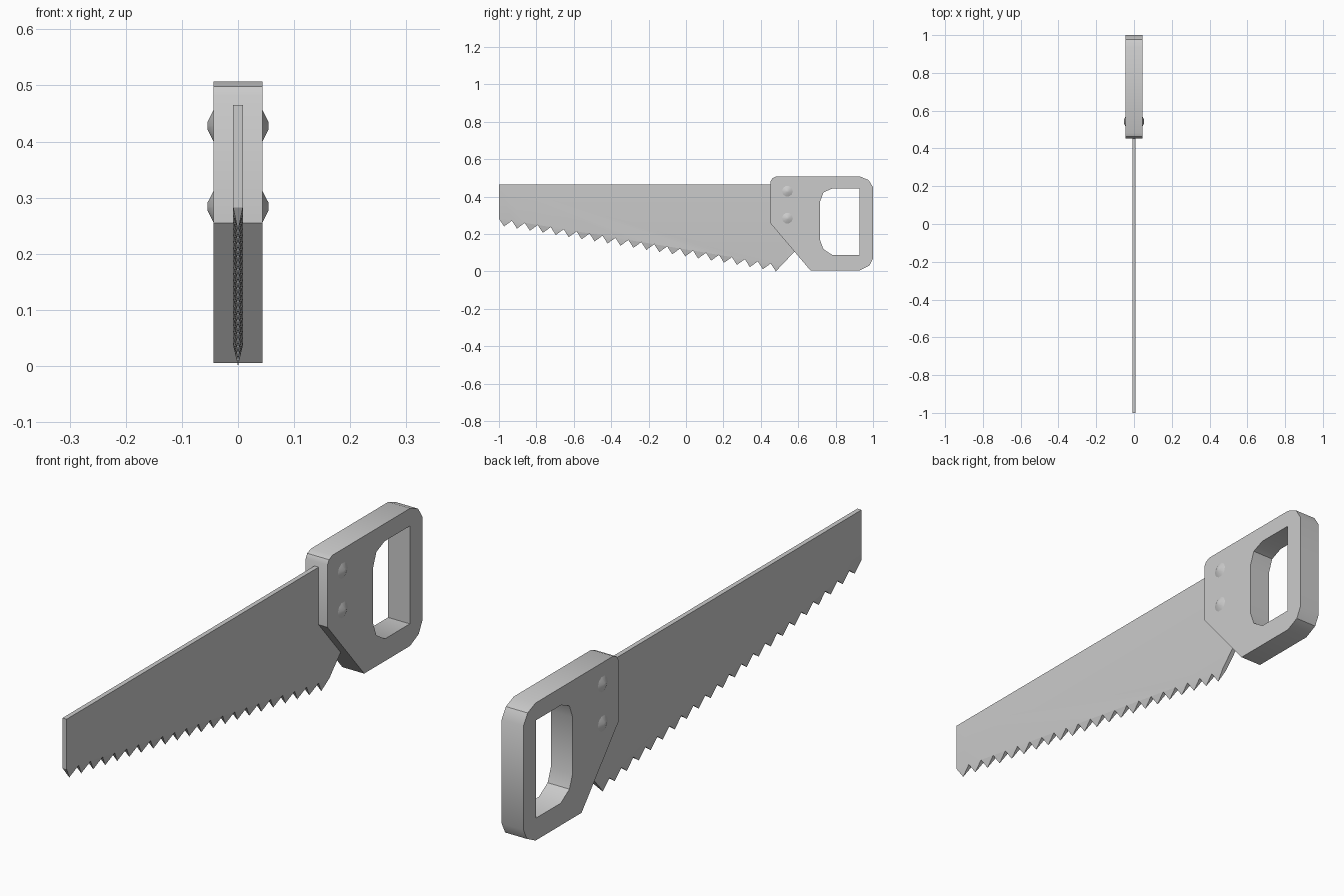
import bpy, bmesh
from math import radians, pi
from mathutils import Matrix

cube = bpy.data.objects.get("Cube")
if cube:
    bpy.data.objects.remove(cube, do_unlink=True)

grey = bpy.data.materials.new("plain grey")
grey.use_nodes = True
colour = (0.6, 0.6, 0.6, 1)
grey.diffuse_color = colour
grey.node_tree.nodes["Principled BSDF"].inputs["Base Color"].default_value = colour


def finish(name, bm, angle):
    """Turn a bmesh into a shaded object with the shared material."""
    bmesh.ops.recalc_face_normals(bm, faces=bm.faces)
    mesh = bpy.data.meshes.new(name)
    bm.to_mesh(mesh)
    bm.free()
    mesh.materials.append(grey)
    obj = bpy.data.objects.new(name, mesh)
    bpy.context.collection.objects.link(obj)
    bpy.ops.object.select_all(action='DESELECT')
    obj.select_set(True)
    bpy.context.view_layer.objects.active = obj
    bpy.ops.object.shade_smooth_by_angle(angle=radians(angle))
    return obj


def extruded(bm, loops, half):
    """Fill side-view (y, z) loops, holes included, and extrude across x."""
    edges = []
    for loop in loops:
        verts = [bm.verts.new((-half, y, z)) for y, z in loop]
        edges += [bm.edges.new((a, b)) for a, b in zip(verts, verts[1:] + verts[:1])]
    bmesh.ops.triangle_fill(bm, edges=edges, use_beauty=True)
    result = bmesh.ops.extrude_face_region(bm, geom=bm.faces[:], use_keep_orig=True)
    moved = [g for g in result["geom"] if isinstance(g, bmesh.types.BMVert)]
    bmesh.ops.translate(bm, verts=moved, vec=(2 * half, 0, 0))


# Handle: rounded grip with a D-shaped hole
outline = [(0.453, 0.482), (0.462, 0.498), (0.483, 0.507), (0.93, 0.507),
           (0.976, 0.488), (1, 0.45), (1, 0.07), (0.98, 0.03),
           (0.93, 0.005), (0.665, 0.005), (0.453, 0.255)]
hole = [(0.928, 0.443), (0.783, 0.443), (0.735, 0.422), (0.717, 0.374),
        (0.717, 0.166), (0.735, 0.118), (0.785, 0.086), (0.928, 0.086)]
HANDLE = 0.044
bm = bmesh.new()
extruded(bm, [outline, hole], HANDLE)
finish("handle", bm, 35)

# Blade: flat plate whose teeth narrow to a point on the centre line
BLADE, TEETH = 0.0085, 22
tips = [(-0.973 + i * 1.453 / (TEETH - 1), 0.24 * (1 - i / (TEETH - 1)))
        for i in range(TEETH)]
valleys = [(y - 0.027, z + 0.042) for y, z in tips] + [(0.515, 0.036)]
bm = bmesh.new()
rim = valleys + [(0.60, 0.127), (0.60, 0.465), (-1, 0.465)]
sides = [[bm.verts.new((x, y, z)) for y, z in rim] for x in (-BLADE, BLADE)]
for side in sides:
    bm.faces.new(side)
for i in range(TEETH, len(rim)):
    j = (i + 1) % len(rim)
    bm.faces.new((sides[0][i], sides[0][j], sides[1][j], sides[1][i]))
for i, (y, z) in enumerate(tips):
    tip = bm.verts.new((0, y, z))
    for side in sides:
        bm.faces.new((side[i], side[i + 1], tip))
    for k in (i, i + 1):
        bm.faces.new((sides[0][k], sides[1][k], tip))
bmesh.ops.triangulate(bm, faces=[f for f in bm.faces if len(f.verts) > 4])
finish("blade", bm, 30)

# Rivets: shallow tapered studs on both faces of the handle
for side, label in ((1, "left"), (-1, "right")):
    for z, level in ((0.428, "upper"), (0.284, "lower")):
        bm = bmesh.new()
        place = (Matrix.Translation((side * (HANDLE + 0.004), 0.542, z))
                 @ Matrix.Rotation(side * pi / 2, 4, 'Y'))
        bmesh.ops.create_cone(bm, cap_ends=True, segments=10, radius1=0.033,
                              radius2=0.008, depth=0.012, matrix=place)
        finish(f"{level}_rivet_{label}", bm, 50)
